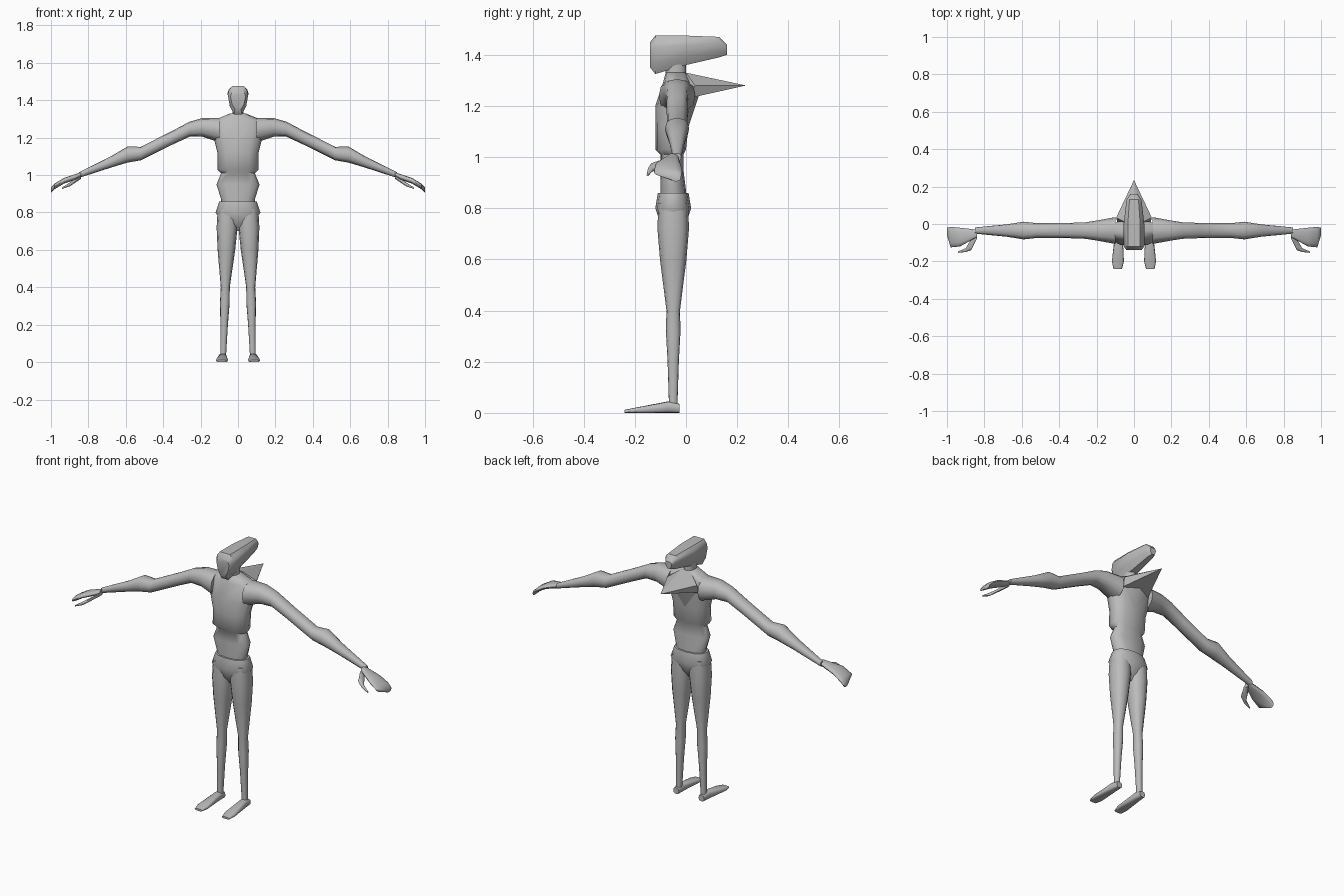
import bpy
import bmesh
from math import cos, sin, tau, radians
from mathutils import Vector

default_cube = bpy.data.objects.get("Cube")
if default_cube:
    bpy.data.objects.remove(default_cube, do_unlink=True)

# One plain grey for the whole figure
grey = bpy.data.materials.new("plain grey")
grey.use_nodes = True
grey.diffuse_color = (.5, .5, .5, 1)
shader = grey.node_tree.nodes["Principled BSDF"]
shader.inputs["Base Color"].default_value = grey.diffuse_color
shader.inputs["Roughness"].default_value = .8

X, Y, Z = range(3)


def finish(name, bm, mirror=False, angle=50):
    """Turn a bmesh into a smooth shaded, optionally mirrored object."""
    bmesh.ops.recalc_face_normals(bm, faces=bm.faces)
    mesh = bpy.data.meshes.new(name)
    bm.to_mesh(mesh)
    bm.free()
    mesh.materials.append(grey)
    obj = bpy.data.objects.new(name, mesh)
    bpy.context.collection.objects.link(obj)
    bpy.ops.object.select_all(action="DESELECT")
    obj.select_set(True)
    bpy.context.view_layer.objects.active = obj
    bpy.ops.object.shade_smooth_by_angle(angle=radians(angle))
    if mirror:
        obj.modifiers.new("Mirror", "MIRROR").use_mirror_merge = False


def superellipse(sides, power):
    """Unit cross-section: a power of one is round, lower is boxier."""
    def bend(value):
        return (abs(value) ** power) * (1 if value > 0 else -1)
    return [(bend(cos(tau * i / sides)), bend(sin(tau * i / sides)))
            for i in range(sides)]


rounded = superellipse(12, .85)
boxy = superellipse(12, .6)


def loft(name, axis, rings, section=rounded, mirror=False, angle=50):
    """Skin rings of (centre, half width, half depth) across an axis."""
    u_axis, v_axis = [i for i in range(3) if i != axis]
    bm = bmesh.new()
    loops = []
    for centre, half_u, half_v in rings:
        loop = []
        for u, v in section:
            point = Vector(centre)
            point[u_axis] += u * half_u
            point[v_axis] += v * half_v
            loop.append(bm.verts.new(point))
        loops.append(loop)
    for lower, upper in zip(loops, loops[1:]):
        for i in range(len(section)):
            bm.faces.new((lower[i - 1], lower[i], upper[i], upper[i - 1]))
    bm.faces.new(loops[0])
    bm.faces.new(loops[-1])
    finish(name, bm, mirror, angle)


def hull(name, middle, side, angle):
    """Convex shape from points on the middle plane and mirrored side points."""
    bm = bmesh.new()
    mirrored = [(-x, y, z) for x, y, z in side]
    for point in middle + side + mirrored:
        bm.verts.new(point)
    bmesh.ops.convex_hull(bm, input=bm.verts)
    finish(name, bm, angle=angle)


# Waist, chest and shoulders: height, half width, front, back
torso = [
    (.82, .09, -.1, 0),
    (.87, .09, -.1, 0),
    (.95, .115, -.1, -.01),
    (1.01, .09, -.1, -.01),
    (1.03, .11, -.12, 0),
    (1.12, .11, -.12, .01),
    (1.2, .13, -.12, .02),
    (1.29, .14, -.09, .02),
    (1.33, .04, -.08, 0),
]
loft("torso", Z, [((0, (front + back) / 2, z), half, (back - front) / 2)
                  for z, half, front, back in torso])

# Hips tapering to the crotch: height, half width, half depth
pelvis = [(.7, .02, .02), (.74, .08, .05), (.8, .12, .07), (.86, .1, .06)]
loft("pelvis", Z, [((0, -.05, z), half, depth) for z, half, depth in pelvis])

# Neck
loft("neck", Z, [((0, -.04, z), .03, .04) for z in (1.28, 1.4)])

# Long head, egg-shaped from the front: depth, half width, chin, crown
half_face = [(.4, -1), (.8, -.4), (1, .4), (.9, .7), (.6, 1)]
face = half_face + [(-u, v) for u, v in reversed(half_face)]
head = [
    (-.14, .04, 1.35, 1.45),
    (-.12, .055, 1.325, 1.475),
    (0, .055, 1.36, 1.475),
    (.13, .04, 1.39, 1.47),
    (.16, .02, 1.4, 1.44),
]
loft("head", Y, [((0, y, (chin + crown) / 2), half, (crown - chin) / 2)
                 for y, half, chin, crown in head], face, angle=40)

# Pointed collar sweeping out behind the shoulders
collar_root = (0, .05, 1.24)
collar_side = (.09, .01, 1.23)
hull("collar", [(0, .235, 1.28), collar_root],
     [(.03, 0, 1.33), (.095, .035, 1.28), collar_side], 30)

# Ridge carrying the collar down into the back
hull("back_ridge", [collar_root, (0, 0, 1.09), (0, -.02, 1.25)],
     [collar_side], 50)

# Arms sloping down to thin wrists: reach, height, radius
arms = [
    (.1, 1.24, .065),
    (.19, 1.255, .05),
    (.26, 1.245, .04),
    (.35, 1.2, .037),
    (.52, 1.115, .036),
    (.59, 1.11, .043),
    (.68, 1.07, .03),
    (.85, 1, .015),
]
loft("arms", X, [((x, -.035, z), r * 1.1, r) for x, z, r in arms], mirror=True)

# Flat mitten hands: reach, depth, height, half width
hands = [
    (.84, -.05, 1, .02),
    (.93, -.07, .97, .05),
    (.98, -.07, .94, .055),
    (1, -.04, .92, .02),
]
loft("hands", X, [((x, y, z), half, .015) for x, y, z, half in hands],
     mirror=True)

# Hooked thumbs: reach, depth, height, half width
thumbs = [
    (.84, -.06, .99, .02),
    (.87, -.11, .97, .03),
    (.9, -.14, .95, .01),
    (.94, -.15, .93, .004),
]
loft("thumbs", X, [((x, y, z), half, min(half, .01))
                   for x, y, z, half in thumbs], mirror=True)

# Legs leaning slightly outwards: height, radius
legs = [(.03, .015), (.2, .02), (.32, .026), (.4, .024),
        (.6, .047), (.72, .056), (.82, .053)]
loft("legs", Z, [((.08 - .03 * z, -.05, z), r, r * 1.1) for z, r in legs],
     mirror=True)

# Long flat feet: depth, half width, thickness
feet = [(-.025, .017, .035), (-.07, .022, .045), (-.2, .032, .02),
        (-.24, .023, .012)]
loft("feet", Y, [((.08 - .03 * y, y, thick / 2), half, thick / 2)
                 for y, half, thick in feet], boxy, mirror=True)
